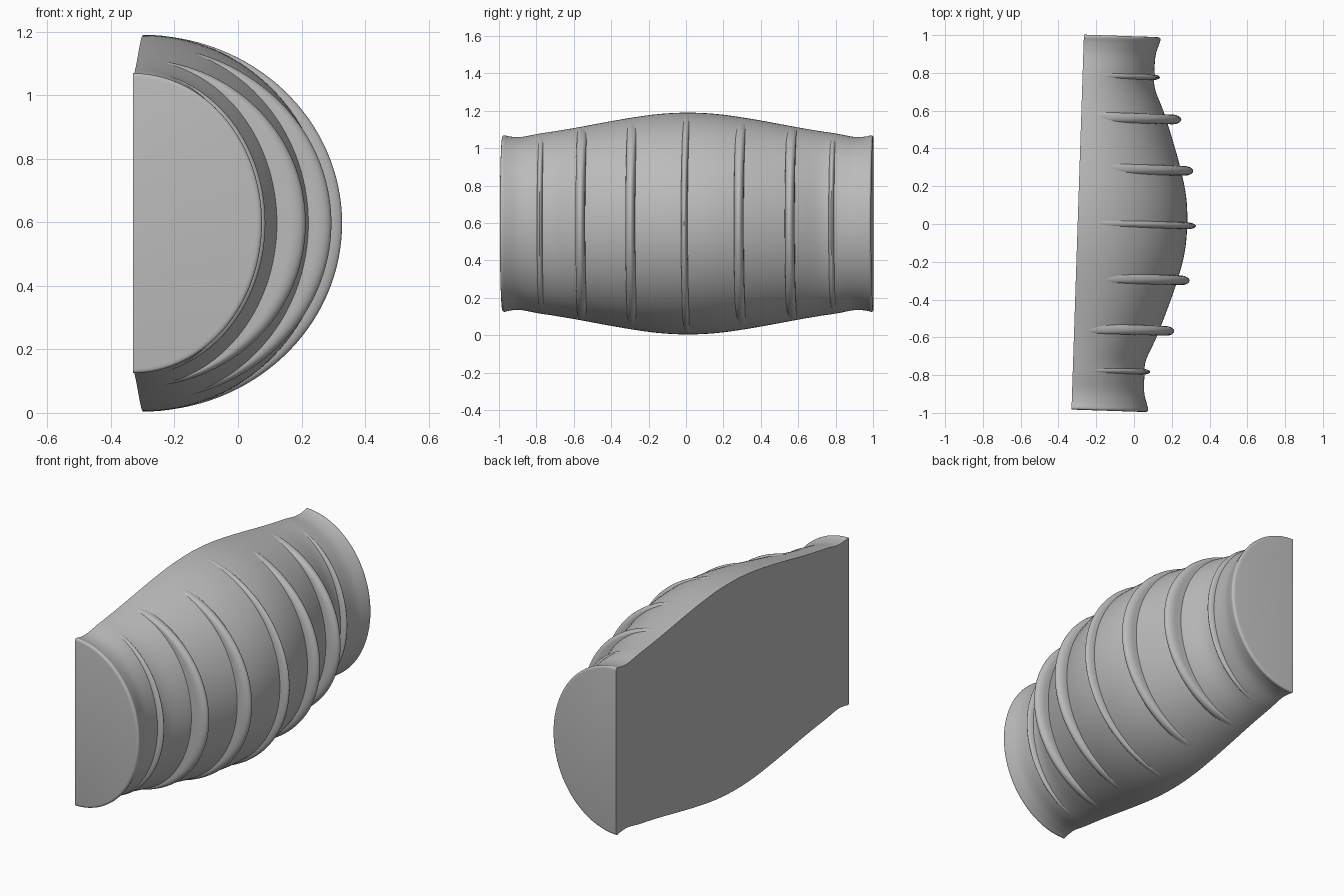
import bpy, bmesh, math
from mathutils import Vector, Matrix

if "Cube" in bpy.data.objects:
    bpy.data.objects.remove(bpy.data.objects["Cube"])

grey = bpy.data.materials.new("plain_grey")
grey.use_nodes = True
GREY = (0.5, 0.5, 0.5, 1)
grey.diffuse_color = GREY
grey.node_tree.nodes["Principled BSDF"].inputs["Base Color"].default_value = GREY

# The flat back is slightly turned about the vertical axis
PLACE = Matrix.Translation((-0.298, 0.01, 0.597)) @ Matrix.Rotation(math.radians(-1.9), 4, 'Z')
SEGMENTS = 64


def loft(name, stations):
    """Skin half-ellipses given as (y, depth, half height) and close the ends and back."""
    bm = bmesh.new()
    rings = []
    for y, depth, half in stations:
        ring = []
        for i in range(SEGMENTS + 1):
            a = math.pi * (i / SEGMENTS - 0.5)
            ring.append(bm.verts.new((depth * math.cos(a), y, half * math.sin(a))))
        rings.append(ring)
    for a, b in zip(rings, rings[1:]):
        for i in range(SEGMENTS):
            bm.faces.new((a[i], a[i + 1], b[i + 1], b[i]))
        bm.faces.new((a[-1], a[0], b[0], b[-1]))
    bm.faces.new(rings[0])
    bm.faces.new(rings[-1])
    bmesh.ops.recalc_face_normals(bm, faces=bm.faces)
    bm.transform(PLACE)
    mesh = bpy.data.meshes.new(name)
    bm.to_mesh(mesh)
    bm.free()
    mesh.materials.append(grey)
    obj = bpy.data.objects.new(name, mesh)
    bpy.context.collection.objects.link(obj)
    bpy.ops.object.select_all(action='DESELECT')
    obj.select_set(True)
    bpy.context.view_layer.objects.active = obj
    bpy.ops.object.shade_smooth_by_angle(angle=math.radians(40))


def smooth_path(points, steps=4):
    """Catmull-Rom curve through the points."""
    pts = [Vector(p) for p in points]
    pts = [pts[0]] + pts + [pts[-1]]
    out = []
    for a, b, c, d in zip(pts, pts[1:], pts[2:], pts[3:]):
        for k in range(steps):
            t = k / steps
            out.append(0.5 * (2 * b + (c - a) * t + (2 * a - 5 * b + 4 * c - d) * t * t
                              + (3 * b - a - 3 * c + d) * t ** 3))
    return out + [pts[-1]]


# Half barrel: bulging middle, narrow necks and flared rims
half_profile = [(0.15, 0.57, 0.586), (0.3, 0.535, 0.566), (0.45, 0.488, 0.54),
                (0.6, 0.435, 0.512), (0.72, 0.385, 0.492), (0.8, 0.38, 0.48),
                (0.89, 0.382, 0.463), (0.95, 0.398, 0.465), (0.98, 0.406, 0.472),
                (0.99, 0.4, 0.468), (0.993, 0.388, 0.458)]
profile = [(-y, d, h) for y, d, h in reversed(half_profile)] + [(0, 0.58, 0.593)] + half_profile
loft("barrel_body", smooth_path(profile))


# Raised hoops that fade into the body at top and bottom
def hoop(name, y, depth, half, width):
    stations = []
    for k in range(13):
        a = math.pi * (k / 12 - 0.5)
        stations.append((y + width * math.sin(a), depth - 0.05 * (1 - math.cos(a)), half - 0.008 * (1 - math.cos(a))))
    loft(name, stations)


hoop("middle_hoop", 0, 0.626, 0.592, 0.018)
for side, word in ((-1, "front"), (1, "back")):
    hoop(word + "_inner_hoop", side * 0.29, 0.602, 0.561, 0.026)
    hoop(word + "_outer_hoop", side * 0.56, 0.53, 0.516, 0.026)
    hoop(word + "_neck_hoop", side * 0.78, 0.41, 0.48, 0.016)
